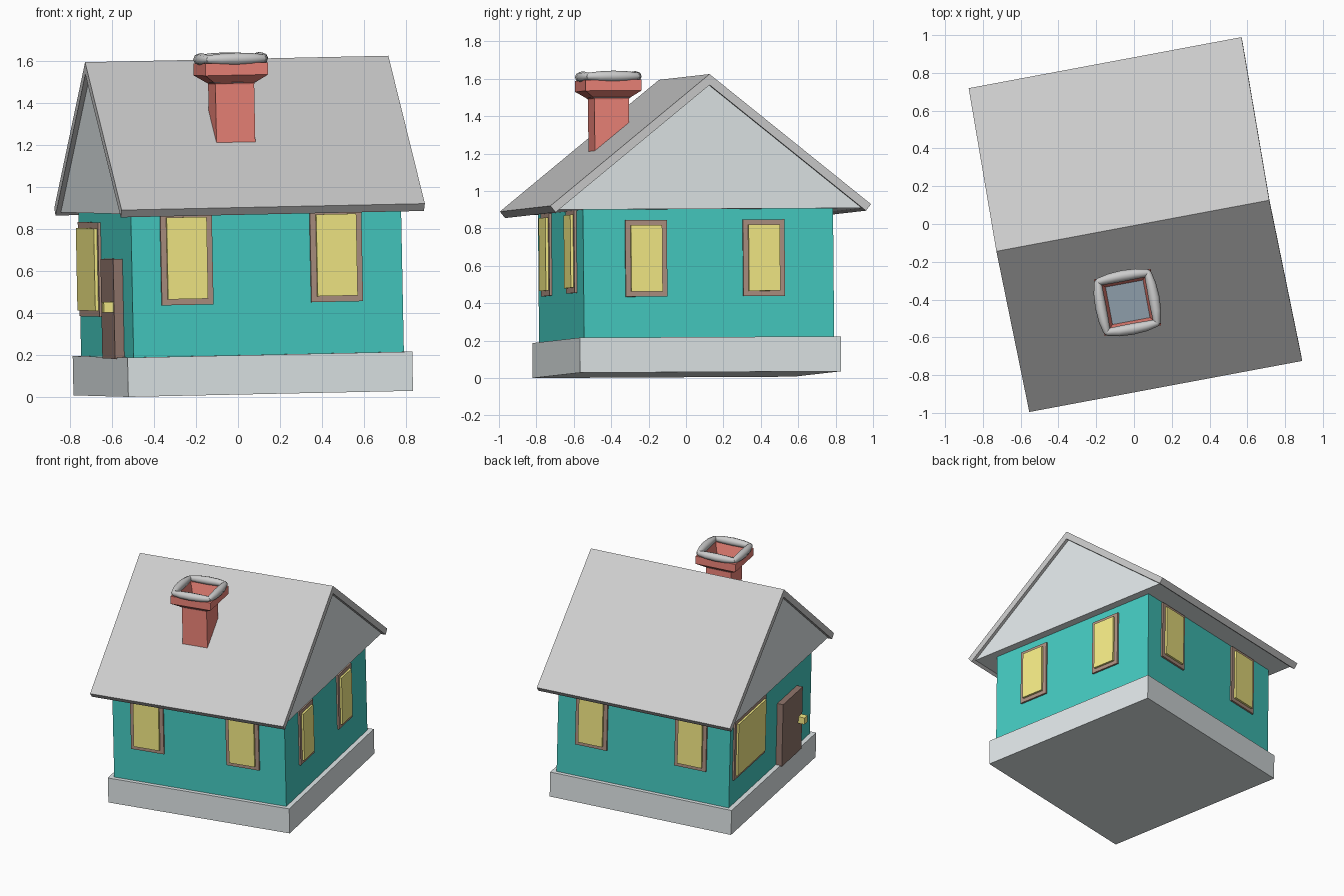
import bpy, bmesh
from math import radians
from mathutils import Matrix, Euler, Vector

if "Cube" in bpy.data.objects:
    bpy.data.objects.remove(bpy.data.objects["Cube"])

# The whole house is turned and very slightly leaning
HOUSE = (Matrix.Translation((0.025, 0.005, 0.018))
         @ Matrix.Rotation(radians(10.6), 4, 'Z')
         @ Matrix.Rotation(radians(-1.2), 4, 'Y')
         @ Matrix.Rotation(radians(0.3), 4, 'X'))


def material(name, r, g, b):
    m = bpy.data.materials.new(name)
    m.diffuse_color = (r, g, b, 1)
    m.use_nodes = True
    m.node_tree.nodes["Principled BSDF"].inputs["Base Color"].default_value = m.diffuse_color
    return m


TEAL = material("teal", 0.06, 0.60, 0.54)
STONE = material("stone", 0.75, 0.80, 0.81)
BROWN = material("brown", 0.42, 0.28, 0.22)
DOOR = material("door_brown", 0.28, 0.18, 0.15)
YELLOW = material("yellow", 0.92, 0.84, 0.24)
RED = material("red", 0.85, 0.23, 0.19)
SOOT = material("soot", 0.27, 0.34, 0.40)


def finish(name, bm, mat=None):
    bmesh.ops.recalc_face_normals(bm, faces=bm.faces)
    me = bpy.data.meshes.new(name)
    bm.to_mesh(me)
    bm.free()
    ob = bpy.data.objects.new(name, me)
    if mat:
        me.materials.append(mat)
    ob.matrix_world = HOUSE
    bpy.context.collection.objects.link(ob)
    return ob


def box(name, x, y, z, mat=None):
    """Box from (min, max) pairs."""
    bm = bmesh.new()
    size = [b - a for a, b in (x, y, z)]
    mid = [(a + b) / 2 for a, b in (x, y, z)]
    bmesh.ops.create_cube(bm, size=1, matrix=Matrix.Translation(mid) @ Matrix.Diagonal((*size, 1)))
    return finish(name, bm, mat)


def extrude_x(name, profile, half, mat=None):
    """Closed y-z profile swept along x."""
    bm = bmesh.new()
    f = bm.faces.new([bm.verts.new((-half, y, z)) for y, z in profile])
    r = bmesh.ops.extrude_face_region(bm, geom=[f])
    verts = [v for v in r["geom"] if isinstance(v, bmesh.types.BMVert)]
    bmesh.ops.translate(bm, verts=verts, vec=(2 * half, 0, 0))
    return finish(name, bm, mat)


# Foundation and walls
WX, WY = 0.655, 0.68
box("foundation", (-0.69, 0.69), (-0.71, 0.71), (0, 0.187), STONE)
box("walls", (-WX, WX), (-WY, WY), (0.18, 0.88), TEAL)

# Attic gable block and the two roof slabs
extrude_x("gable", [(-0.83, 0.872), (0.83, 0.872), (0, 1.54)], 0.712, STONE)
for name, s in (("roof_front", -1), ("roof_back", 1)):
    extrude_x(name, [(0, 1.592), (s * 0.872, 0.892), (s * 0.844, 0.857), (0, 1.534)], 0.735)


def wall_box(name, side, a, z, depth, mat):
    """Box lying on one wall; a is the span along it."""
    d = (-0.01, depth)
    if side in ("left", "right"):
        s = 1 if side == "right" else -1
        x = sorted(s * (WX + t) for t in d)
        return box(name, x, a, z, mat)
    s = 1 if side == "back" else -1
    y = sorted(s * (WY + t) for t in d)
    return box(name, a, y, z, mat)


def window(name, side, c, half, z0, z1):
    b = 0.028
    wall_box(name + "_frame", side, (c - half, c + half), (z0, z1), 0.013, BROWN)
    wall_box(name + "_pane", side, (c - half + b, c + half - b), (z0 + b, z1 - b), 0.028, YELLOW)


# Windows
window("front_window_1", "front", -0.39, 0.125, 0.432, 0.878)
window("front_window_2", "front", 0.335, 0.125, 0.432, 0.878)
window("back_window_1", "back", 0.395, 0.12, 0.43, 0.865)
window("back_window_2", "back", -0.36, 0.12, 0.43, 0.865)
window("right_window_1", "right", -0.34, 0.113, 0.405, 0.815)
window("right_window_2", "right", 0.30, 0.113, 0.405, 0.815)
window("left_window", "left", 0.37, 0.26, 0.377, 0.826)

# Door with knob
wall_box("door", "left", (-0.44, -0.11), (0.18, 0.655), 0.045, DOOR)
wall_box("door_knob", "left", (-0.425, -0.375), (0.402, 0.452), 0.092, YELLOW)

# Chimney: square rings from the roof up, over the rim and down inside
CX, CY = -0.103, -0.394
bm = bmesh.new()
prev = None
for h, z in [(0.094, 1.1), (0.094, 1.48), (0.152, 1.52), (0.152, 1.578), (0.122, 1.578), (0.09, 1.46)]:
    ring = [bm.verts.new((CX + sx * h, CY + sy * h, z))
            for sx, sy in ((-1, -1), (1, -1), (1, 1), (-1, 1))]
    if prev:
        for i in range(4):
            j = (i + 1) % 4
            bm.faces.new((prev[i], prev[j], ring[j], ring[i]))
    prev = ring
finish("chimney", bm, RED)
box("chimney_inside", (CX - 0.103, CX + 0.103), (CY - 0.103, CY + 0.103), (1.485, 1.5), SOOT)

# Padded rim: four bulging rolls around the chimney top
cu = bpy.data.curves.new("chimney_rim", 'CURVE')
cu.dimensions = '3D'
cu.bevel_depth = 1.0
cu.bevel_resolution = 2
cu.use_fill_caps = True
for k in range(4):
    turn = Matrix.Rotation(radians(90 * k), 3, 'Z')
    sp = cu.splines.new('POLY')
    pts = [(-1, 0.132, 0.014), (-0.9, 0.135, 0.02), (-0.5, 0.141, 0.027), (0, 0.143, 0.03),
           (0.5, 0.141, 0.027), (0.9, 0.135, 0.02), (1, 0.132, 0.014)]
    sp.points.add(len(pts) - 1)
    for p, (t, out, r) in zip(sp.points, pts):
        v = turn @ Vector((t * 0.145, out, 1.597))
        p.co = (CX + v.x, CY + v.y, v.z, 1)
        p.radius = r
rim = bpy.data.objects.new("chimney_rim", cu)
rim.matrix_world = HOUSE
bpy.context.collection.objects.link(rim)
